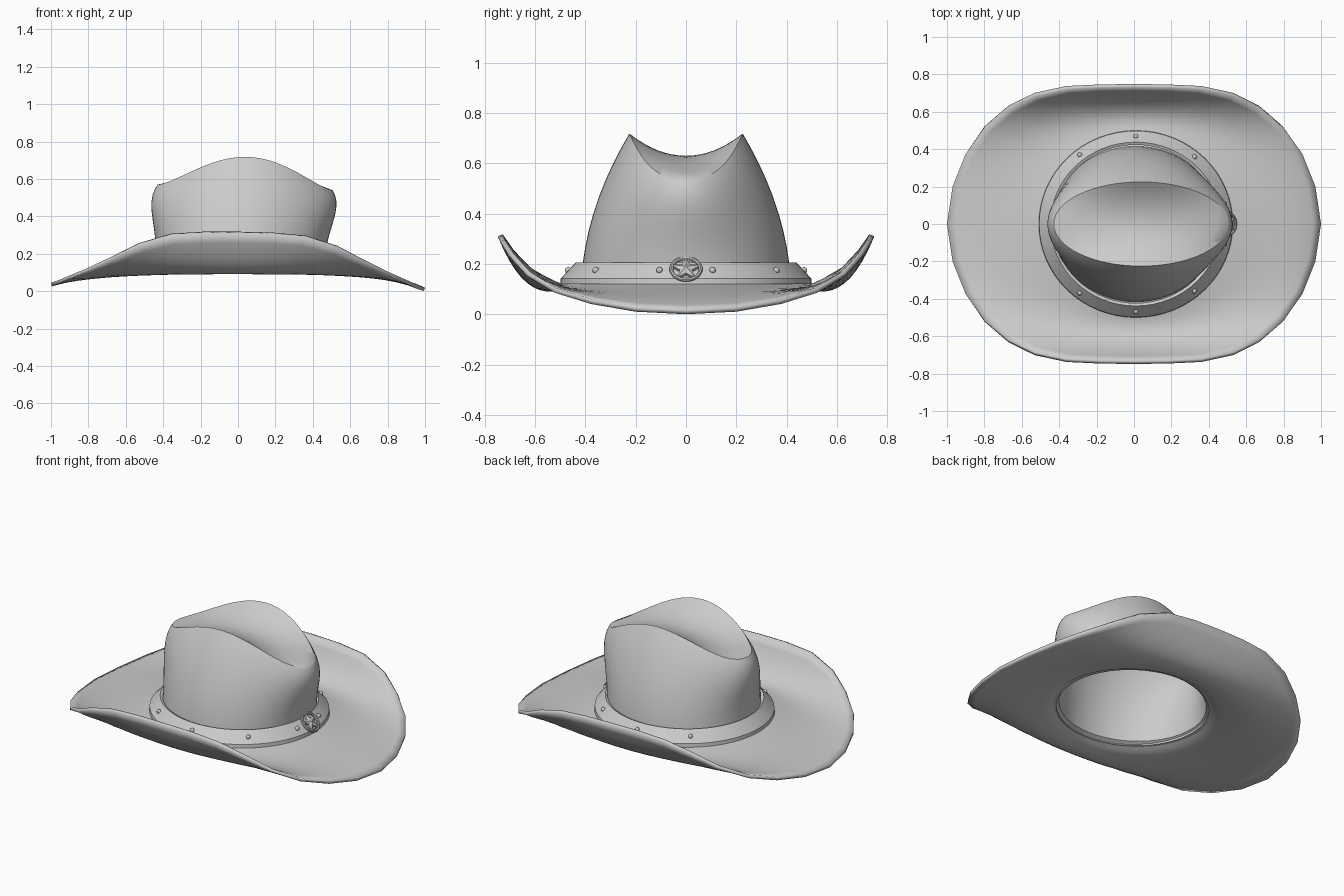
import bpy, bmesh
from math import sin, cos, pi, radians
from mathutils import Matrix, Vector

if "Cube" in bpy.data.objects:
    bpy.data.objects.remove(bpy.data.objects["Cube"])

N = 64
ANG = [2 * pi * i / N for i in range(N)]


def finish(bm, name, angle=40):
    me = bpy.data.meshes.new(name)
    bm.to_mesh(me)
    bm.free()
    ob = bpy.data.objects.new(name, me)
    bpy.context.collection.objects.link(ob)
    bpy.ops.object.select_all(action='DESELECT')
    bpy.context.view_layer.objects.active = ob
    ob.select_set(True)
    bpy.ops.object.shade_smooth_by_angle(angle=radians(angle))
    return ob


def loft(rings, closed=False):
    bm = bmesh.new()
    vs = [[bm.verts.new(p) for p in r] for r in rings]
    pairs = list(zip(vs, vs[1:])) + ([(vs[-1], vs[0])] if closed else [])
    for a, b in pairs:
        n = len(a)
        for i in range(n):
            j = (i + 1) % n
            bm.faces.new((a[i], b[i], b[j], a[j]))
    bmesh.ops.remove_doubles(bm, verts=bm.verts, dist=1e-5)
    return bm


# Brim edge: one quarter, mirrored to a 32-sided outline
quarter = [(1, 0, .032), (.97, .2, .042), (.9, .375, .072), (.8, .515, .115),
           (.67, .62, .178), (.53, .685, .25), (.36, .72, .302),
           (.18, .728, .316), (0, .73, .318)]


def edge(i):
    q, f = divmod(i, 2)
    def pt(k):
        k %= 32
        sx = 1 if k < 8 or k > 24 else -1
        sy = 1 if k <= 16 else -1
        m = k % 16
        x, y, z = quarter[m if m <= 8 else 16 - m]
        return Vector((sx * x, sy * y, z - .013 * sx * x))
    return pt(q).lerp(pt(q + 1), f / 2)


# Creased top of the crown
def top_point(k, a):
    c, s = k * cos(a), k * sin(a)
    w = max(1 - c * c, 0)
    end = .555 - .015 * c
    ridge = end + (.718 - end) * w ** 1.5
    floor = end + (.63 - end) * w
    v2 = min(s * s / w, 1) if w > 1e-6 else 1
    return Vector((.038 + .467 * c, .225 * s, floor + (ridge - floor) * v2))


# Bulging wall between the hat band and the crease
def wall_point(s, a):
    base = Vector((.01 + .45 * cos(a), .415 * sin(a), .15))
    p = base.lerp(top_point(1, a), s)
    p.x += .3 * s ** 3 * (1 - s) * cos(a)
    p.y += .15 * s * (1 - s) * sin(a)
    return p


def brim_point(t, i):
    a = ANG[i]
    e = edge(i)
    p = Vector((.01 + .49 * cos(a), .46 * sin(a), .125)).lerp(e, t)
    p.z = .125 + (e.z - .125) * t ** 3 - .025 * sin(pi * t)
    return p


# Hat body: crease, wall and brim in one shell
rings = [[top_point(k / 8, a) for a in ANG] for k in range(9)]
rings += [[wall_point(s, a) for a in ANG]
          for s in (.97, .92, .86, .78, .68, .56, .44, .32, .2, .1, 0)]
rings += [[brim_point(t / 12, i) for i in range(N)] for t in range(13)]
hat = finish(loft(rings), "hat_body")
sol = hat.modifiers.new("thickness", 'SOLIDIFY')
sol.thickness = .02
sol.offset = -1

# Sloping hat band
profile = [(.43, .2), (.445, .207), (.505, .142), (.507, .12), (.43, .12)]
band = [[(.01 + (r + .012) * cos(a), (r - .007) * sin(a), z) for a in ANG]
        for r, z in profile]
finish(loft(band, True), "hat_band", 30)


def on_band(a):
    n = Vector((.73 * cos(a), .73 * sin(a), .68)).normalized()
    up = Vector((-.68 * cos(a), -.68 * sin(a), .73)).normalized()
    side = up.cross(n)
    m = Matrix((side, up, n)).transposed().to_4x4()
    m.translation = (.01 + .487 * cos(a), .468 * sin(a), .175)
    return m


# Studs around the band
for k, deg in enumerate((13, 50, 90, 128)):
    for sgn in (1, -1):
        bm = bmesh.new()
        bmesh.ops.create_uvsphere(bm, u_segments=12, v_segments=8, radius=.013)
        bm.transform(on_band(radians(deg * sgn)))
        finish(bm, "band_stud")

# Badge: ring and raised five-point star
place = on_band(0)
ring = [[((.058 + .008 * cos(b)) * cos(a), (.058 + .008 * cos(b)) * sin(a),
          .008 + .008 * sin(b)) for a in ANG[::2]]
        for b in [-2 * pi * j / 8 for j in range(8)]]
bm = loft(ring, True)
bm.transform(place)
bmesh.ops.recalc_face_normals(bm, faces=bm.faces)
finish(bm, "badge_ring")

bm = bmesh.new()
low, mid = [], []
for i in range(10):
    r = .062 if i % 2 == 0 else .026
    a = pi / 2 + i * pi / 5
    low.append(bm.verts.new((r * cos(a), r * sin(a), -.005)))
    mid.append(bm.verts.new((r * cos(a), r * sin(a), .012)))
tip = bm.verts.new((0, 0, .024))
for i in range(10):
    j = (i + 1) % 10
    bm.faces.new((low[i], low[j], mid[j], mid[i]))
    bm.faces.new((mid[i], mid[j], tip))
bm.faces.new(low[::-1])
bm.transform(place)
finish(bm, "badge_star", 15)
